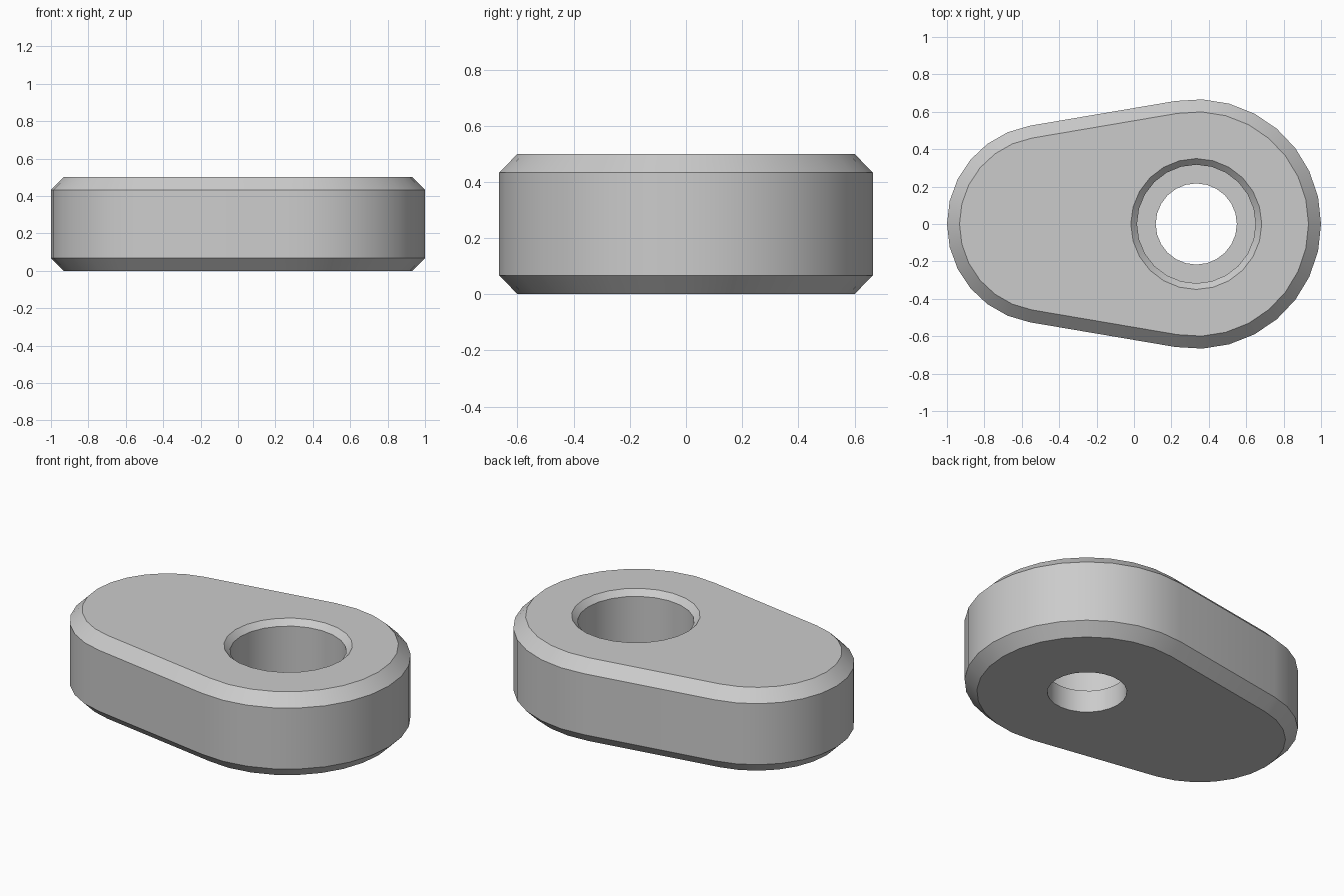
import bpy
import bmesh
from math import sin, cos, pi, asin

cube = bpy.data.objects.get("Cube")
if cube:
    bpy.data.objects.remove(cube, do_unlink=True)

BIG_X, BIG_R = 0.333, 0.667
SMALL_X, SMALL_R = -0.467, 0.533
HEIGHT, CHAMFER = 0.5, 0.067
TILT = asin((BIG_R - SMALL_R) / (BIG_X - SMALL_X))


def arc(cx, r, start, end, steps):
    return [(cx + r * cos(start + (end - start) * i / steps),
             r * sin(start + (end - start) * i / steps)) for i in range(steps + 1)]


def outline(inset):
    """Two unequal round ends joined by their tangent lines."""
    a = pi / 2 + TILT
    return (arc(BIG_X, BIG_R - inset, -a, a, 16)
            + arc(SMALL_X, SMALL_R - inset, a, 2 * pi - a, 12))


def circle(r):
    return arc(BIG_X, r, 0, 2 * pi, 24)[:-1]


def loft(bm, sections):
    """Join matching (points, z) sections with quads, return the rings."""
    rings = [[bm.verts.new((x, y, z)) for x, y in pts] for pts, z in sections]
    for low, high in zip(rings, rings[1:]):
        for i in range(len(low)):
            j = (i + 1) % len(low)
            bm.faces.new((low[i], low[j], high[j], high[i]))
    return rings


def cap(bm, outer, inner):
    """Fill the flat area between an outer and an inner ring."""
    edges = [bm.edges.get((ring[i - 1], ring[i]))
             for ring in (outer, inner) for i in range(len(ring))]
    bmesh.ops.triangle_fill(bm, use_beauty=True, edges=edges)


bm = bmesh.new()
# Chamfered outer wall
wall = loft(bm, [(outline(CHAMFER), 0), (outline(0), CHAMFER),
                 (outline(0), HEIGHT - CHAMFER), (outline(CHAMFER), HEIGHT)])
# Through hole, counterbore floor, counterbore wall and its chamfered rim
bore = loft(bm, [(circle(0.217), 0), (circle(0.217), 0.133), (circle(0.317), 0.133),
                 (circle(0.317), HEIGHT - 0.033), (circle(0.35), HEIGHT)])
# Flat bottom and top
cap(bm, wall[0], bore[0])
cap(bm, wall[-1], bore[-1])
bmesh.ops.recalc_face_normals(bm, faces=bm.faces)

mesh = bpy.data.meshes.new("cam_plate")
bm.to_mesh(mesh)
bm.free()
plate = bpy.data.objects.new("cam_plate", mesh)
bpy.context.collection.objects.link(plate)

# Plain grey
grey = bpy.data.materials.new("plain_grey")
grey.use_nodes = True
grey.diffuse_color = (0.6, 0.6, 0.6, 1)
grey.node_tree.nodes["Principled BSDF"].inputs["Base Color"].default_value = (0.6, 0.6, 0.6, 1)
mesh.materials.append(grey)

# Smooth round walls, sharp chamfer edges
bpy.ops.object.select_all(action='DESELECT')
plate.select_set(True)
bpy.context.view_layer.objects.active = plate
bpy.ops.object.shade_smooth_by_angle(angle=pi / 6)
